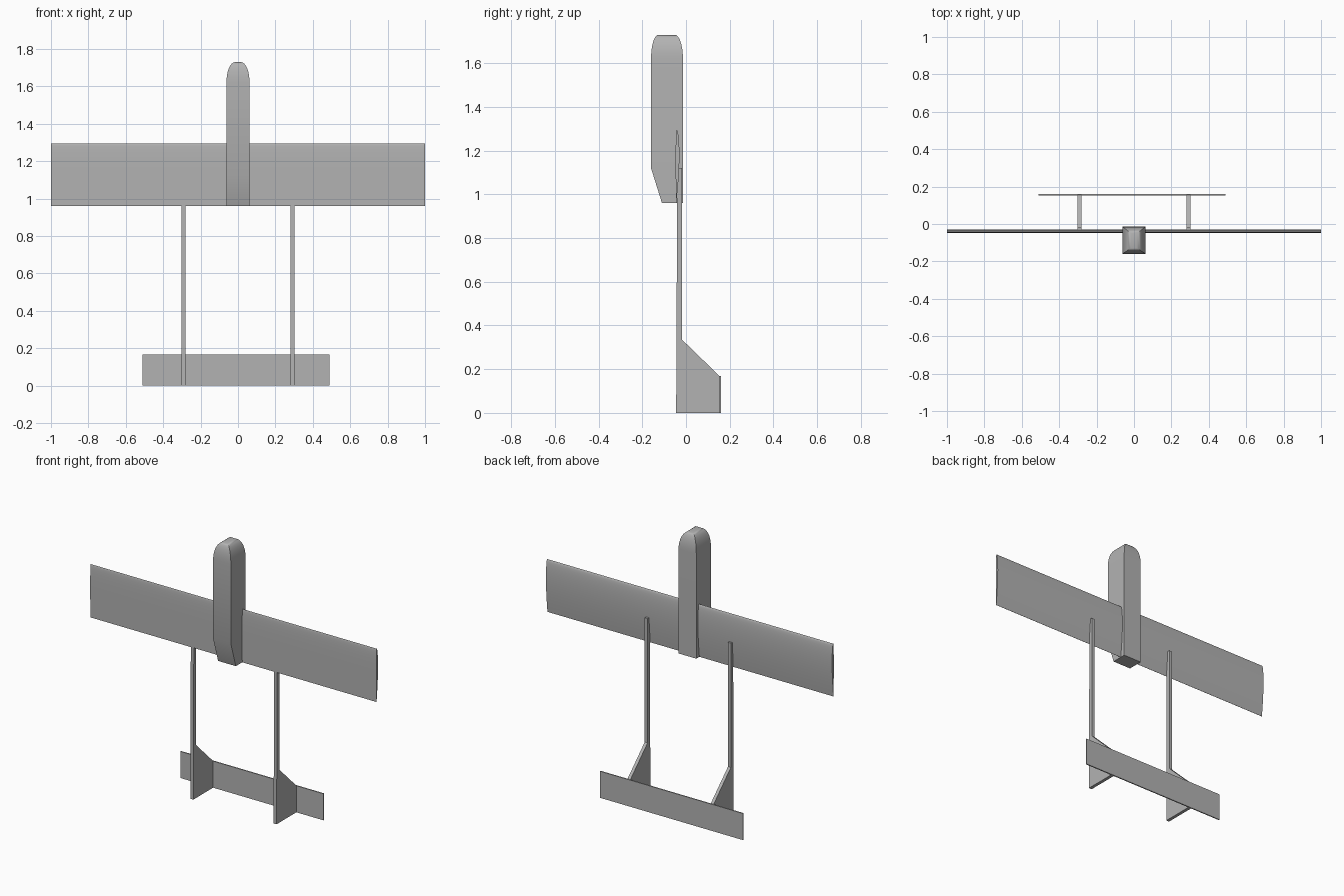
import bpy, bmesh, math

cube = bpy.data.objects.get("Cube")
if cube:
    bpy.data.objects.remove(cube, do_unlink=True)

grey = bpy.data.materials.new("plain grey")
grey.use_nodes = True
grey.diffuse_color = (0.45, 0.45, 0.45, 1)
grey.node_tree.nodes["Principled BSDF"].inputs["Base Color"].default_value = grey.diffuse_color


def loft(name, rings):
    """Skin matching closed rings of points and cap both ends."""
    bm = bmesh.new()
    rows = [[bm.verts.new(p) for p in ring] for ring in rings]
    n = len(rows[0])
    for a, b in zip(rows, rows[1:]):
        for i in range(n):
            j = (i + 1) % n
            bm.faces.new((a[i], a[j], b[j], b[i]))
    bm.faces.new(rows[0])
    bm.faces.new(rows[-1])
    bmesh.ops.recalc_face_normals(bm, faces=bm.faces)
    mesh = bpy.data.meshes.new(name)
    bm.to_mesh(mesh)
    bm.free()
    mesh.materials.append(grey)
    obj = bpy.data.objects.new(name, mesh)
    bpy.context.collection.objects.link(obj)
    bpy.ops.object.select_all(action='DESELECT')
    obj.select_set(True)
    bpy.context.view_layer.objects.active = obj
    bpy.ops.object.shade_smooth_by_angle(angle=math.radians(30))
    return obj


def extrude_x(name, profile, x0, x1):
    """Extrude a (y, z) outline along x."""
    return loft(name, [[(x, y, z) for y, z in profile] for x in (x0, x1)])


def section(w, front, back, z):
    return [(-w, front, z), (w, front, z), (w, back, z), (-w, back, z)]


# Fuselage: square pod with a chamfered tail and a rounded nose
rings = [section(0.062, -0.11, -0.014, 0.96), section(0.062, -0.16, -0.014, 1.12)]
for i in range(9):
    a = math.radians(90 * i / 8)
    c, s = math.cos(a), math.sin(a)
    rings.append(section(0.016 + 0.046 * c, -0.128 - 0.032 * c,
                         -0.05 + 0.036 * c, 1.62 + 0.11 * s))
loft("fuselage", rings)

# Wing: cambered aerofoil with a rounded leading edge at the top
CHORD, TAIL_Z = 0.335, 0.96
back, front = [], []
for i in range(17):
    t = (1 - math.cos(math.pi * i / 16)) / 2      # 0 leading, 1 trailing
    z = TAIL_Z + CHORD * (1 - t)
    thick = 2.6 * (0.2969 * math.sqrt(t) - 0.126 * t - 0.3516 * t**2
                   + 0.2843 * t**3 - 0.1036 * t**4)
    back.append((-0.042 + 0.036 * thick - 0.003 * t + 0.004 * math.sin(math.pi * t), z))
    front.append((-0.042 - 0.018 * thick * (1 - 0.4 * t) - 0.004 * t, z))
extrude_x("wing", back + front[-1:0:-1], -1, 1)

# Twin booms and fins
for side, sx in (("left", 1), ("right", -1)):
    x = 0.291 * sx
    extrude_x(side + "_boom", [(-0.045, 0), (-0.018, 0), (-0.018, 1.12), (-0.04, 1.12)],
              x - 0.0105, x + 0.0105)
    extrude_x(side + "_fin", [(-0.03, 0), (0.155, 0), (0.155, 0.167),
                              (-0.018, 0.335), (-0.03, 0.335)], x - 0.01, x + 0.01)

# Tailplane: thin flat board set slightly off centre
extrude_x("tailplane", [(0.153, 0), (0.16, 0), (0.16, 0.168), (0.153, 0.168)], -0.51, 0.49)
